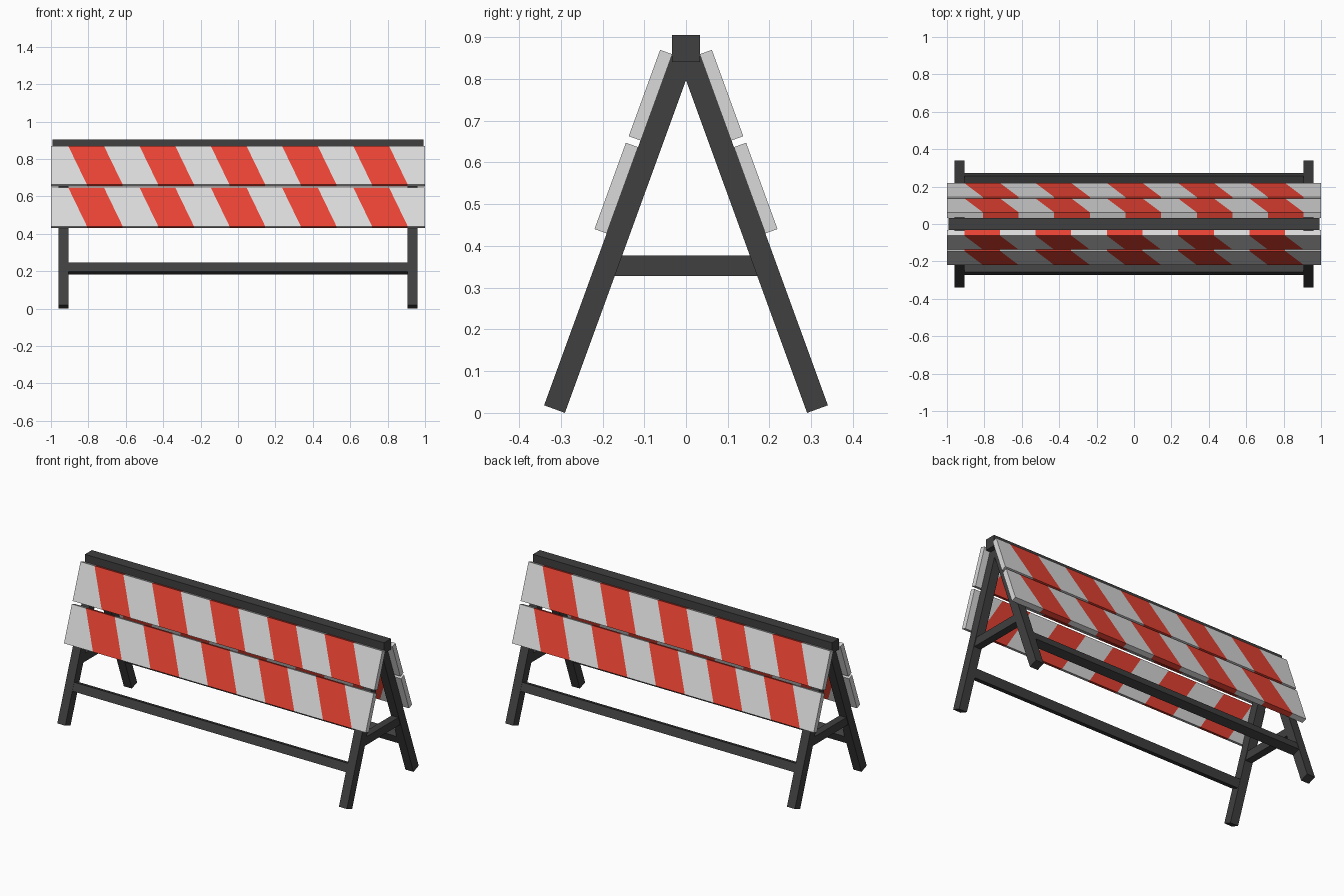
import bpy, bmesh, math
from mathutils import Matrix, Vector

if "Cube" in bpy.data.objects:
    bpy.data.objects.remove(bpy.data.objects["Cube"])

TILT = math.radians(20)
SIDES = (("front", 0.0), ("back", math.pi))


def material(name, rgb):
    m = bpy.data.materials.new(name)
    m.diffuse_color = (*rgb, 1)
    m.use_nodes = True
    m.node_tree.nodes["Principled BSDF"].inputs["Base Color"].default_value = m.diffuse_color
    return m


DARK = material("dark grey frame", (0.05, 0.05, 0.05))
WHITE = material("board white", (0.70, 0.70, 0.70))
RED = material("stripe red", (0.80, 0.055, 0.033))


def make_box(name, size, mats, matrix, cut=None):
    """Box of a given size, placed by a matrix; cut() may add painted faces."""
    bm = bmesh.new()
    bmesh.ops.create_cube(bm, size=1)
    bmesh.ops.scale(bm, vec=size, verts=bm.verts)
    if cut:
        cut(bm, size)
    mesh = bpy.data.meshes.new(name)
    bm.to_mesh(mesh)
    bm.free()
    for m in mats:
        mesh.materials.append(m)
    ob = bpy.data.objects.new(name, mesh)
    ob.matrix_world = matrix
    bpy.context.collection.objects.link(ob)
    return ob


def leaning(x, y, z, turn):
    """Matrix for a part leaning with the front frame, turned to its side."""
    return (Matrix.Rotation(turn, 4, 'Z') @ Matrix.Translation((x, y, z))
            @ Matrix.Rotation(-TILT, 4, 'X'))


# Diagonal stripes cut through a board
PITCH, HALF, SLANT = 0.381, 0.0955, 0.1


def stripes(bm, size):
    s = SLANT / size[2]
    for k in range(-2, 3):
        for e in (-HALF, HALF):
            bmesh.ops.bisect_plane(
                bm, geom=bm.verts[:] + bm.edges[:] + bm.faces[:],
                plane_co=(k * PITCH + e, 0, 0), plane_no=Vector((1, 0, s)).normalized())
    for f in bm.faces:
        c = f.calc_center_median()
        if abs(c.x) < size[0] / 2 - 1e-4:
            u = c.x + s * c.z
            f.material_index = int(abs(u - PITCH * round(u / PITCH)) < HALF)


# Ridge beam
make_box("ridge_beam", (1.982, 0.066, 0.065), [DARK],
         Matrix.Translation((0, 0, 0.8725)))

# Legs, long rails and striped boards, the back being the front turned around
LEG = 0.918
foot = Vector((0, -0.315, 0.0091))
up = Vector((0, math.sin(TILT), math.cos(TILT)))
for side, turn in SIDES:
    mid = foot + up * LEG / 2
    for label, x in (("left", -0.933), ("right", 0.933)):
        make_box(f"{side}_{label}_leg", (0.053, 0.053, LEG), [DARK],
                 leaning(x, mid.y, mid.z, turn))
    rail = foot + up * 0.218
    make_box(f"{side}_lower_rail", (1.82, 0.05, 0.05), [DARK],
             leaning(0, rail.y, rail.z, turn))
    for label, y, z in (("upper", -0.085, 0.761), ("lower", -0.167, 0.5385)):
        make_box(f"{side}_{label}_board", (2.0, 0.031, 0.22), [WHITE, RED],
                 leaning(0, y, z, turn), stripes)

# Cross braces between the legs at each end
for label, x in (("left", -0.933), ("right", 0.933)):
    make_box(f"{label}_cross_brace", (0.045, 0.35, 0.049), [DARK],
             Matrix.Translation((x, 0, 0.3525)))
